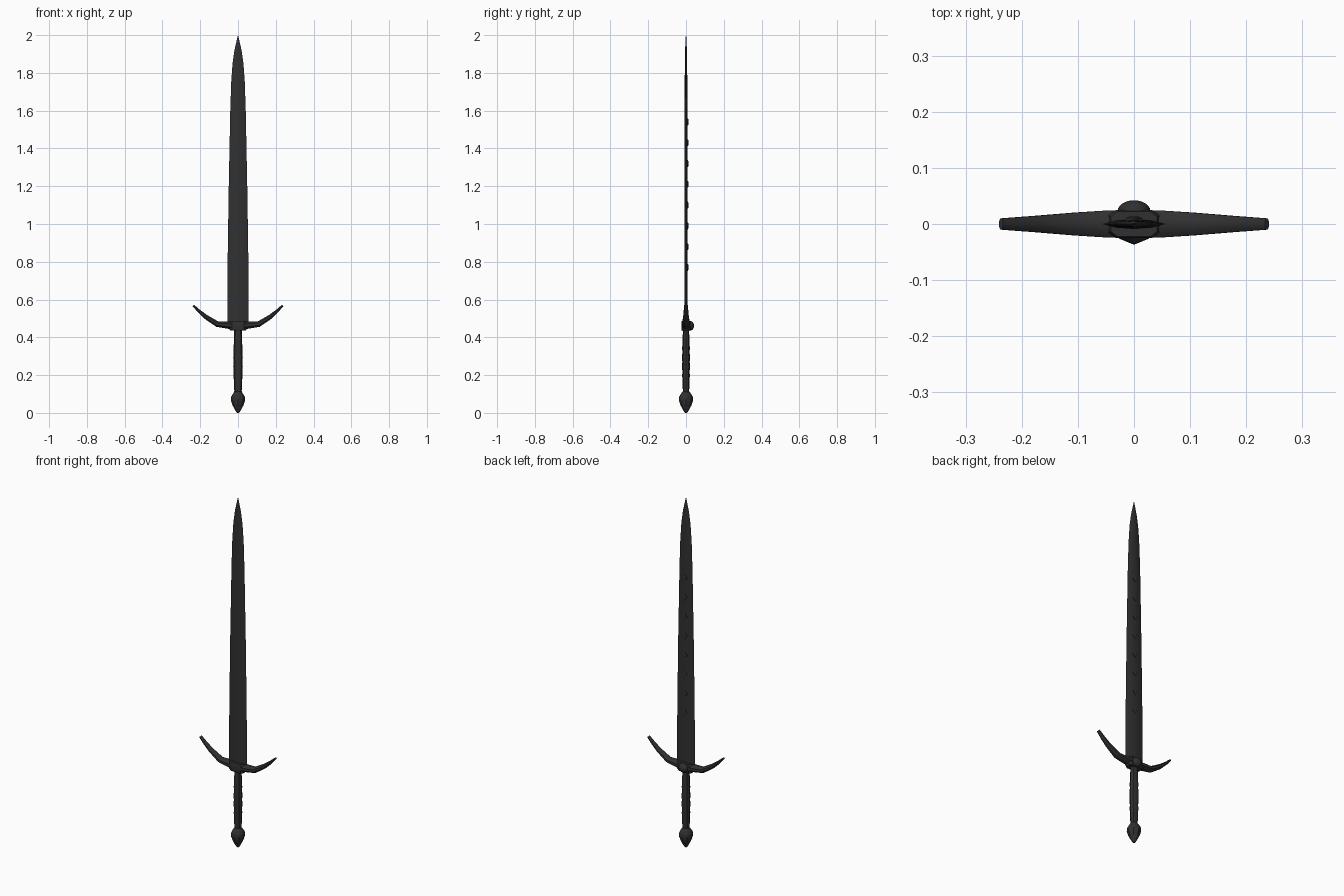
import bpy, bmesh, math
from mathutils import Vector

if "Cube" in bpy.data.objects:
    bpy.data.objects.remove(bpy.data.objects["Cube"])

iron = bpy.data.materials.new("dark iron")
iron.diffuse_color = (0.03, 0.03, 0.03, 1)
iron.use_nodes = True
iron.node_tree.nodes["Principled BSDF"].inputs["Base Color"].default_value = iron.diffuse_color


def loft(name, rings, smooth=30):
    """Skin a list of closed rings and cap both ends."""
    bm = bmesh.new()
    rows = [[bm.verts.new(p) for p in r] for r in rings]
    n = len(rows[0])
    for a, b in zip(rows, rows[1:]):
        for i in range(n):
            j = (i + 1) % n
            bm.faces.new((a[i], a[j], b[j], b[i]))
    bm.faces.new(rows[0])
    bm.faces.new(rows[-1])
    bmesh.ops.remove_doubles(bm, verts=bm.verts, dist=1e-5)
    bmesh.ops.recalc_face_normals(bm, faces=bm.faces)
    me = bpy.data.meshes.new(name)
    bm.to_mesh(me)
    bm.free()
    ob = bpy.data.objects.new(name, me)
    bpy.context.collection.objects.link(ob)
    me.materials.append(iron)
    bpy.ops.object.select_all(action='DESELECT')
    ob.select_set(True)
    bpy.context.view_layer.objects.active = ob
    bpy.ops.object.shade_smooth_by_angle(angle=math.radians(smooth))
    return ob


def ring(z, rx, ry, n=8):
    return [(rx * math.cos(2 * math.pi * i / n), ry * math.sin(2 * math.pi * i / n), z)
            for i in range(n)]


# blade: lens section tapering to a point
blade = [(0.46, .057, .009), (0.8, .055, .009), (1.2, .049, .0085), (1.6, .041, .008),
         (1.75, .036, .007), (1.85, .029, .006), (1.92, .019, .005), (1.998, .001, .001), (2.0, .0005, .0005)]
section = [(1, 0), (.55, .75), (0, 1), (-.55, .75), (-1, 0), (-.55, -.75), (0, -1), (.55, -.75)]
loft("blade", [[(w * x, t * y, z) for x, y in section] for z, w, t in blade], 40)

# raised marks along the back of the blade
for k in range(8):
    z0 = 0.77 + 0.11 * k
    def mark(y, s):
        return [(.014 * s, y, z0), (0, y, z0 + .018 * s), (-.014 * s, y, z0), (0, y, z0 - .018 * s)]
    loft("blade_mark", [mark(.004, 1), mark(.011, 1), mark(.013, .6)])

# grip with wrapped ridges
grip = [ring(.105, .020, .016)]
for k in range(13):
    z = .12 + .025 * k
    f = 1 + .18 * math.sin(math.pi * k / 12)
    r = .0215 if k % 2 else .0198
    grip.append(ring(z, r * f, r * f * .84))
grip.append(ring(.45, .021, .018))
loft("grip", grip, 40)

# pommel: faceted drop
pommel = [(0, .006), (.015, .016), (.04, .029), (.065, .037), (.085, .036), (.102, .026), (.113, .018)]
loft("pommel", [ring(z, r, r) for z, r in pommel], 40)

# crossguard: one swept bar curving up at both ends
half = [(0, .463, .024, .020), (.05, .464, .024, .019), (.11, .470, .020, .015),
        (.17, .508, .015, .012), (.21, .542, .012, .008), (.237, .569, .010, .005)]
path = [(-x, z, w, h) for x, z, w, h in half[:0:-1]] + half
bars = []
for i, (x, z, w, h) in enumerate(path):
    a, b = path[max(i - 1, 0)], path[min(i + 1, len(path) - 1)]
    d = Vector((b[0] - a[0], b[1] - a[1])).normalized()
    c = []
    for k in range(8):
        t = 2 * math.pi * (k + .5) / 8
        u, v = w * math.cos(t) / .924, h * math.sin(t) / .924
        c.append((x - d.y * v, u, z + d.x * v))
    bars.append(c)
loft("crossguard", bars, 40)

# guard collar around the blade root
box = [(1, .6), (.7, 1), (-.7, 1), (-1, .6), (-1, -.6), (-.7, -1), (.7, -1), (1, -.6)]
loft("guard_collar", [[(.046 * s * x, .025 * s * y, z) for x, y in box]
                      for z, s in ((.436, .9), (.444, 1), (.478, 1), (.487, .9))])

# domed boss on the back of the guard
loft("guard_boss", [[(x * 1.1, y, z + .461) for x, z, _ in ring(0, r, r, 10)]
                    for y, r in ((.015, .026), (.028, .026), (.036, .020), (.041, .010), (.042, .004))], 40)
